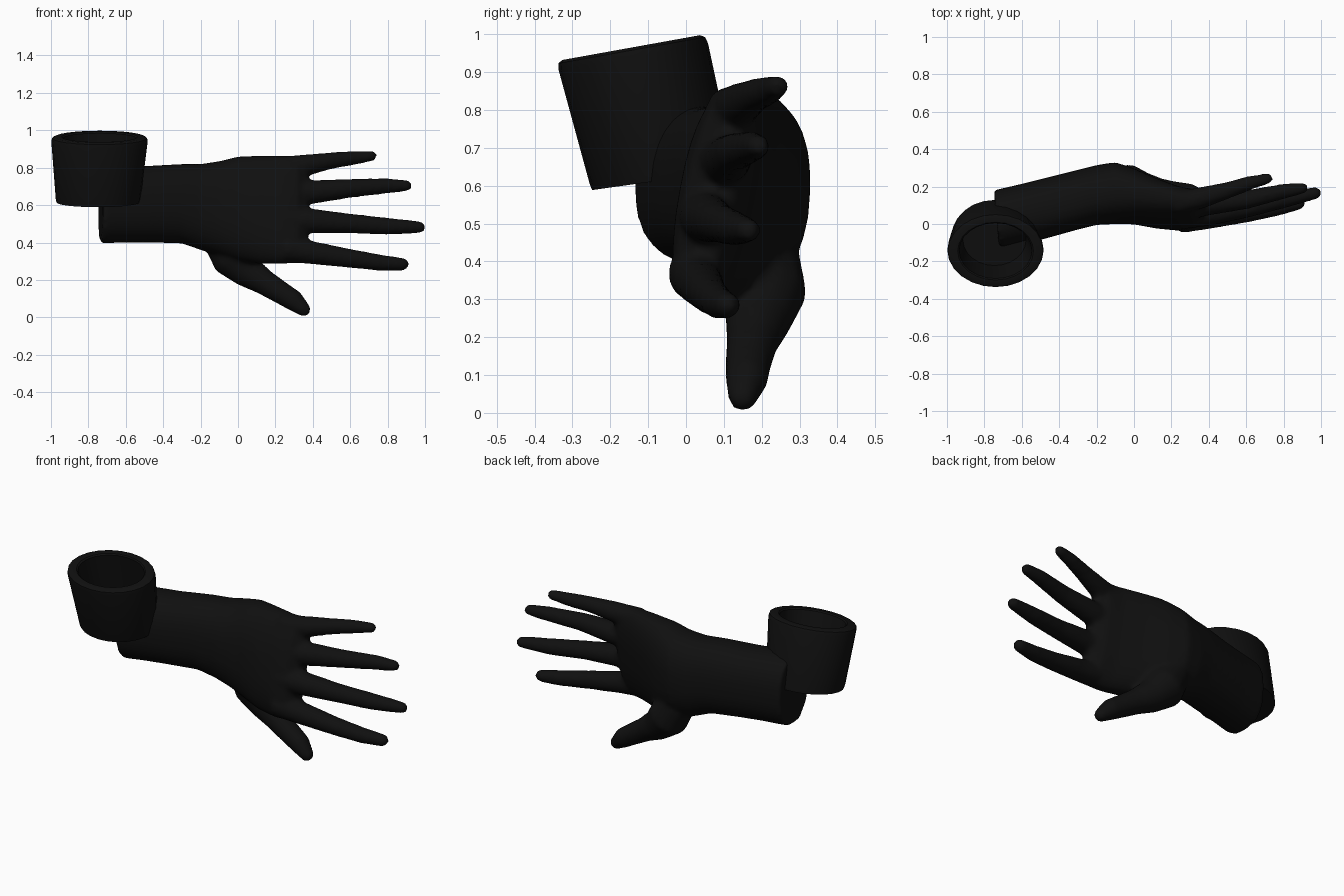
import bpy, bmesh, math
from mathutils import Vector

black = bpy.data.materials.new("black")
black.diffuse_color = (0.005, 0.005, 0.005, 1)


def skin(bm, rings):
    """Join equal rings of points into a closed tube."""
    vs = [[bm.verts.new(p) for p in r] for r in rings]
    n = len(vs[0])
    for a, b in zip(vs, vs[1:]):
        for i in range(n):
            j = (i + 1) % n
            bm.faces.new((a[i], a[j], b[j], b[i]))
    bm.faces.new(vs[0][::-1])
    bm.faces.new(vs[-1])


def finish(bm, name):
    bmesh.ops.recalc_face_normals(bm, faces=bm.faces)
    me = bpy.data.meshes.new(name)
    bm.to_mesh(me)
    bm.free()
    me.materials.append(black)
    ob = bpy.data.objects.new(name, me)
    bpy.context.collection.objects.link(ob)
    return ob


def arm_ring(x, y0, y1, z0, z1, shear, slant, n=28):
    """Upright oval section; shear leans its upper end toward +y."""
    cy, cz, hy, hz = (y0 + y1) / 2, (z0 + z1) / 2, (y1 - y0) / 2, (z1 - z0) / 2
    pts = []
    for i in range(n):
        a = 2 * math.pi * i / n
        c, s = math.cos(a), math.sin(a)
        c = math.copysign(abs(c) ** 0.85, c)
        s = math.copysign(abs(s) ** 0.85, s)
        pts.append((x - slant * c, cy + hy * c + shear * s, cz + hz * s))
    return pts


def digit(bm, path, n=14):
    """Round tapering finger along (x, y, z, radius) points with a domed tip."""
    p = [Vector(q[:3]) for q in path]
    r = [q[3] for q in path]
    d = (p[-1] - p[-2]).normalized()
    end, er = p[-1].copy(), r[-1]
    for t in (0.5, 0.85, 0.99):
        p.append(end + d * er * t)
        r.append(er * math.sqrt(1 - t * t))
    rings = []
    for i, c in enumerate(p):
        t = (p[min(i + 1, len(p) - 1)] - p[max(i - 1, 0)]).normalized()
        u = t.cross(Vector((0, 1, 0))).normalized()
        v = u.cross(t)
        rings.append([c + (u * math.cos(2 * math.pi * k / n)
                           + v * math.sin(2 * math.pi * k / n)) * r[i] for k in range(n)])
    skin(bm, rings)


bm = bmesh.new()
# forearm, wrist and palm: x, y range, z range, lean, end slant
skin(bm, [arm_ring(*s) for s in (
    (-0.735, -0.14, 0.18, 0.395, 0.81, 0.0, 0.015),
    (-0.60, -0.11, 0.215, 0.40, 0.81, 0.0, 0.0),
    (-0.48, -0.08, 0.245, 0.40, 0.81, 0.0, 0.0),
    (-0.30, -0.03, 0.29, 0.395, 0.82, 0.0, 0.0),
    (-0.20, -0.005, 0.315, 0.36, 0.82, 0.0, 0.0),
    (-0.10, 0.0, 0.33, 0.33, 0.835, 0.01, 0.0),
    (0.00, 0.0, 0.295, 0.30, 0.86, 0.02, 0.0),
    (0.12, -0.015, 0.235, 0.285, 0.865, 0.04, 0.0),
    (0.24, -0.02, 0.185, 0.285, 0.865, 0.05, 0.0),
    (0.32, -0.005, 0.165, 0.29, 0.865, 0.055, 0.0),
    (0.37, 0.04, 0.13, 0.36, 0.80, 0.045, 0.0))])

# four fingers, top to bottom
for path in (
    ((0.22, 0.11, 0.80, 0.06), (0.36, 0.14, 0.813, 0.058), (0.50, 0.18, 0.838, 0.045),
     (0.62, 0.22, 0.852, 0.038), (0.715, 0.243, 0.863, 0.029)),
    ((0.25, 0.09, 0.665, 0.075), (0.40, 0.11, 0.67, 0.064), (0.60, 0.13, 0.69, 0.051),
     (0.80, 0.175, 0.703, 0.041), (0.90, 0.192, 0.704, 0.031)),
    ((0.25, 0.05, 0.52, 0.08), (0.40, 0.055, 0.515, 0.066), (0.60, 0.085, 0.502, 0.053),
     (0.80, 0.13, 0.487, 0.046), (0.97, 0.165, 0.482, 0.033)),
    ((0.25, 0.025, 0.37, 0.075), (0.40, 0.035, 0.345, 0.062), (0.60, 0.058, 0.315, 0.051),
     (0.76, 0.085, 0.292, 0.044), (0.88, 0.11, 0.284, 0.035)),
):
    digit(bm, path)

# thumb
digit(bm, ((-0.09, 0.20, 0.42, 0.10), (-0.03, 0.205, 0.32, 0.115), (0.05, 0.19, 0.245, 0.088),
           (0.14, 0.175, 0.188, 0.069), (0.225, 0.165, 0.135, 0.062),
           (0.30, 0.16, 0.088, 0.057), (0.35, 0.15, 0.043, 0.040)))

hand = finish(bm, "hand")
rm = hand.modifiers.new("blend", 'REMESH')
rm.mode = 'VOXEL'
rm.voxel_size = 0.014
rm.use_smooth_shade = True
sm = hand.modifiers.new("soften", 'SMOOTH')
sm.factor = 0.5
sm.iterations = 5

# tapered leaning cup: depth along axis, radius scale
top, bottom = Vector((-0.74, -0.145, 0.965)), Vector((-0.748, -0.06, 0.615))
profile = ((1.0, 0.90, 0), (1.0, 0.99, 0), (0.95, 1.0, 0), (0.07, 1.0, 0),
           (0.02, 0.98, 0), (0.0, 0.92, 0), (0.0, 0.78, 0), (0.02, 0.75, 0), (0.72, 0.72, 0))
bm = bmesh.new()
rings = []
for t, s, _ in profile:
    c = top.lerp(bottom, t)
    rx, ry = (0.26 - 0.035 * t) * s, (0.198 - 0.008 * t) * s
    tilt = 0.18 - 0.04 * t
    rings.append([c + Vector((rx * math.cos(a), ry * math.sin(a), ry * math.sin(a) * tilt))
                  for a in (2 * math.pi * k / 24 for k in range(24))])
skin(bm, rings)
cup = finish(bm, "cuff_cup")
bpy.context.view_layer.objects.active = cup
cup.select_set(True)
bpy.ops.object.shade_smooth_by_angle(angle=math.radians(35))
